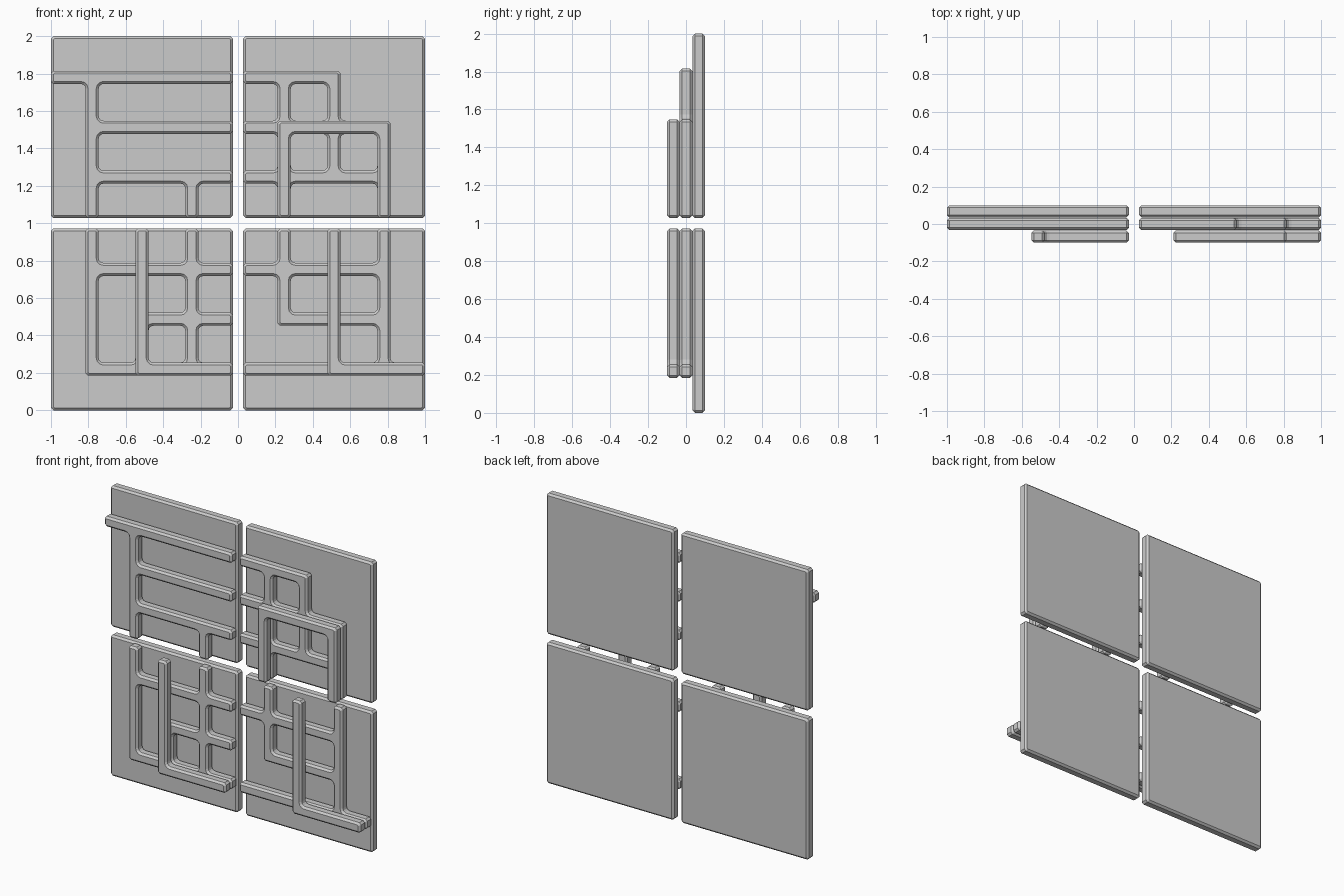
import bpy
from math import sin, cos, pi
from mathutils import Vector

if "Cube" in bpy.data.objects:
    bpy.data.objects.remove(bpy.data.objects["Cube"])

HALF = 0.035           # half the width of a lattice bar
CH = 0.013             # chamfer on every edge
FILLET = 0.026         # rounding of inner corners
A, B, C = 0.247, 0.513, 0.78   # lattice line positions from the centre
G, E = 0.04, 1.0       # bar end at the tile gap / at the outer edge
GAP = 0.028            # half the gap between tiles

# Bars as centre lines (x0, z0, x1, z1), measured from the middle of the panel
MID = [(-E, C, B, C), (-C, B, C, B), (-C, A, C, A), (-C, -A, C, -A),
       (-B, -B, -G, -B), (A, -B, C, -B), (-C, -C, E, -C),
       (-C, -C, -C, C), (-A, -C, -A, A), (A, -B, A, C), (B, A, B, C),
       (C, -C, C, B), (-B, -C, -B, -B)]
FRONT = [(A, B, C, B), (A, G, A, B), (C, G, C, B),
         (B, -C, B, -G), (B, -C, E, -C),
         (-B, -C, -B, -G), (-B, -C, -G, -C)]


def clip_bars(bars, tile):
    """Widen bars into rectangles and cut them to one tile."""
    rects = []
    for x0, z0, x1, z1 in bars:
        r = (max(x0 - HALF, tile[0]), max(z0 - HALF, tile[1]),
             min(x1 + HALF, tile[2]), min(z1 + HALF, tile[3]))
        if r[2] - r[0] > 0.01 and r[3] - r[1] > 0.01:
            rects.append(tuple(round(v, 4) for v in r))
    return rects


def outlines(rects):
    """Trace the outlines of the union of rectangles, solid on the left."""
    xs = sorted({v for r in rects for v in (r[0], r[2])})
    zs = sorted({v for r in rects for v in (r[1], r[3])})
    edges = set()
    for i in range(len(xs) - 1):
        for j in range(len(zs) - 1):
            x, z = (xs[i] + xs[i + 1]) / 2, (zs[j] + zs[j + 1]) / 2
            if any(r[0] < x < r[2] and r[1] < z < r[3] for r in rects):
                q = [(i, j), (i + 1, j), (i + 1, j + 1), (i, j + 1)]
                for k in range(4):
                    e = (q[k], q[(k + 1) % 4])
                    if e[::-1] in edges:
                        edges.remove(e[::-1])
                    else:
                        edges.add(e)
    nxt = dict(edges)
    loops = []
    while nxt:
        p = min(nxt)
        loop = []
        while p in nxt:
            loop.append(Vector((xs[p[0]], zs[p[1]])))
            p = nxt.pop(p)
        loops.append(loop)
    return loops


def soften(loop):
    """Chamfer outer corners and round inner ones."""
    pts = []
    n = len(loop)
    for i, q in enumerate(loop):
        u = (loop[i - 1] - q).normalized()
        w = (loop[(i + 1) % n] - q).normalized()
        turn = w.x * u.y - w.y * u.x
        if abs(turn) < 0.01:
            continue
        if turn > 0:
            pts += [q + u * CH, q + w * CH]
        else:
            mid = q + (u + w) * FILLET
            for k in range(4):
                t = k * pi / 6
                pts.append(mid - w * FILLET * cos(t) - u * FILLET * sin(t))
    return pts


def slab(name, rects, y, half_depth):
    """Filled profile, extruded and chamfered, standing upright."""
    cu = bpy.data.curves.new(name, 'CURVE')
    cu.dimensions = '2D'
    cu.fill_mode = 'BOTH'
    cu.bevel_depth = CH
    cu.bevel_resolution = 0
    cu.offset = -CH
    cu.extrude = half_depth - CH
    for loop in outlines(rects):
        pts = soften(loop)
        sp = cu.splines.new('POLY')
        sp.points.add(len(pts) - 1)
        for pt, v in zip(sp.points, pts):
            pt.co = (v.x, v.y, 0, 1)
        sp.use_cyclic_u = True
        sp.use_smooth = False
    ob = bpy.data.objects.new(name, cu)
    bpy.context.collection.objects.link(ob)
    ob.rotation_euler = (pi / 2, 0, 0)
    ob.location = (0, y, 1)
    bpy.ops.object.select_all(action='DESELECT')
    ob.select_set(True)
    bpy.context.view_layer.objects.active = ob
    bpy.ops.object.convert(target='MESH')
    for p in bpy.context.object.data.polygons:
        p.use_smooth = False


# Four tiles, each a backing panel with its piece of the two lattice layers
for side, x0, x1 in (("left", -1, -GAP), ("right", GAP, 1)):
    for level, z0, z1 in (("lower", -1, -GAP), ("upper", GAP, 1)):
        tile = (x0, z0, x1, z1)
        tag = f"{level}_{side}"
        slab(f"panel_{tag}", [tile], 0.067, 0.033)
        slab(f"middle_lattice_{tag}", clip_bars(MID, tile), 0.0, 0.033)
        front = clip_bars(FRONT, tile)
        if front:
            slab(f"front_bars_{tag}", front, -0.067, 0.033)
